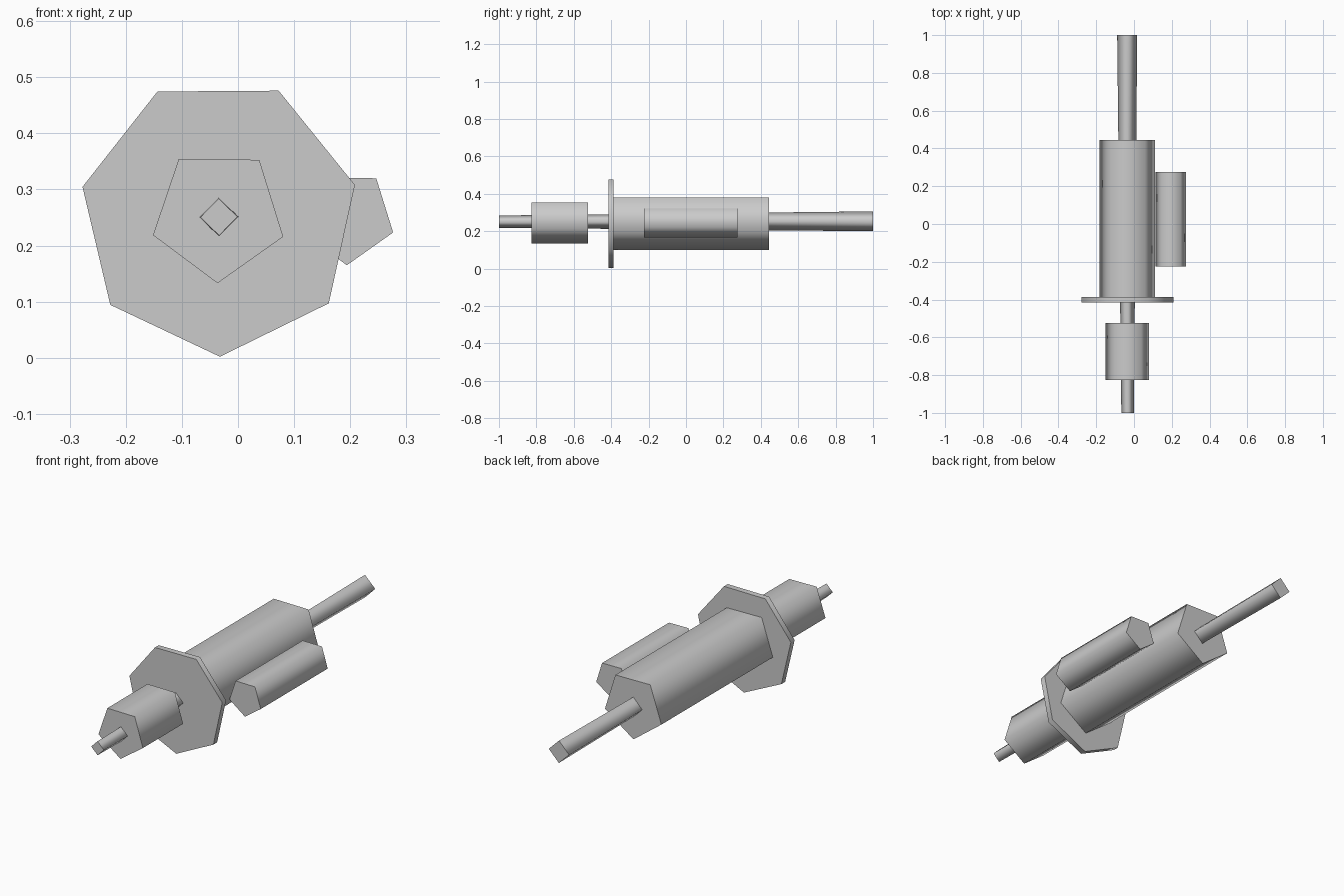
import bpy, bmesh, math

cube = bpy.data.objects.get("Cube")
if cube:
    bpy.data.objects.remove(cube, do_unlink=True)

grey = bpy.data.materials.new("plain_grey")
grey.use_nodes = True
colour = (0.6, 0.6, 0.6, 1)
grey.diffuse_color = colour
grey.node_tree.nodes["Principled BSDF"].inputs["Base Color"].default_value = colour


def prism(name, sides, front, back, turn=0.0):
    """Prism along y with one corner down; each end is (x, y, z, radius)."""
    bm = bmesh.new()
    rings = []
    for x, y, z, r in (front, back):
        ring = []
        for i in range(sides):
            a = math.radians(turn - 90) + math.tau * i / sides
            ring.append(bm.verts.new((x + r * math.cos(a), y, z + r * math.sin(a))))
        rings.append(ring)
    caps = [bm.faces.new(ring) for ring in rings]
    # Smooth sides, crisp end caps
    for i in range(sides):
        j = (i + 1) % sides
        side = bm.faces.new((rings[0][i], rings[0][j], rings[1][j], rings[1][i]))
        side.smooth = True
    for cap in caps:
        for edge in cap.edges:
            edge.smooth = False
    bmesh.ops.recalc_face_normals(bm, faces=bm.faces)
    mesh = bpy.data.meshes.new(name)
    bm.to_mesh(mesh)
    bm.free()
    mesh.materials.append(grey)
    obj = bpy.data.objects.new(name, mesh)
    bpy.context.collection.objects.link(obj)
    return obj


def straight(name, sides, x, z, radius, y0, y1, turn):
    return prism(name, sides, (x, y0, z, radius), (x, y1, z, radius), turn)


# Long square rod, slightly thicker towards the back
prism("centre_rod", 4, (-0.034, -1.0, 0.251, 0.033), (-0.036, 1.0, 0.253, 0.053), 0.5)
# Five-sided collar on the front of the rod
straight("front_collar", 5, -0.035, 0.255, 0.122, -0.825, -0.525, -0.7)
# Thin seven-sided guard plate
straight("guard_plate", 7, -0.034, 0.251, 0.249, -0.415, -0.387, 0.4)
# Main body and the smaller tube on its left
straight("main_body", 5, -0.035, 0.255, 0.155, -0.39, 0.445, -0.7)
straight("side_tube", 5, 0.195, 0.251, 0.086, -0.225, 0.275, -0.7)
